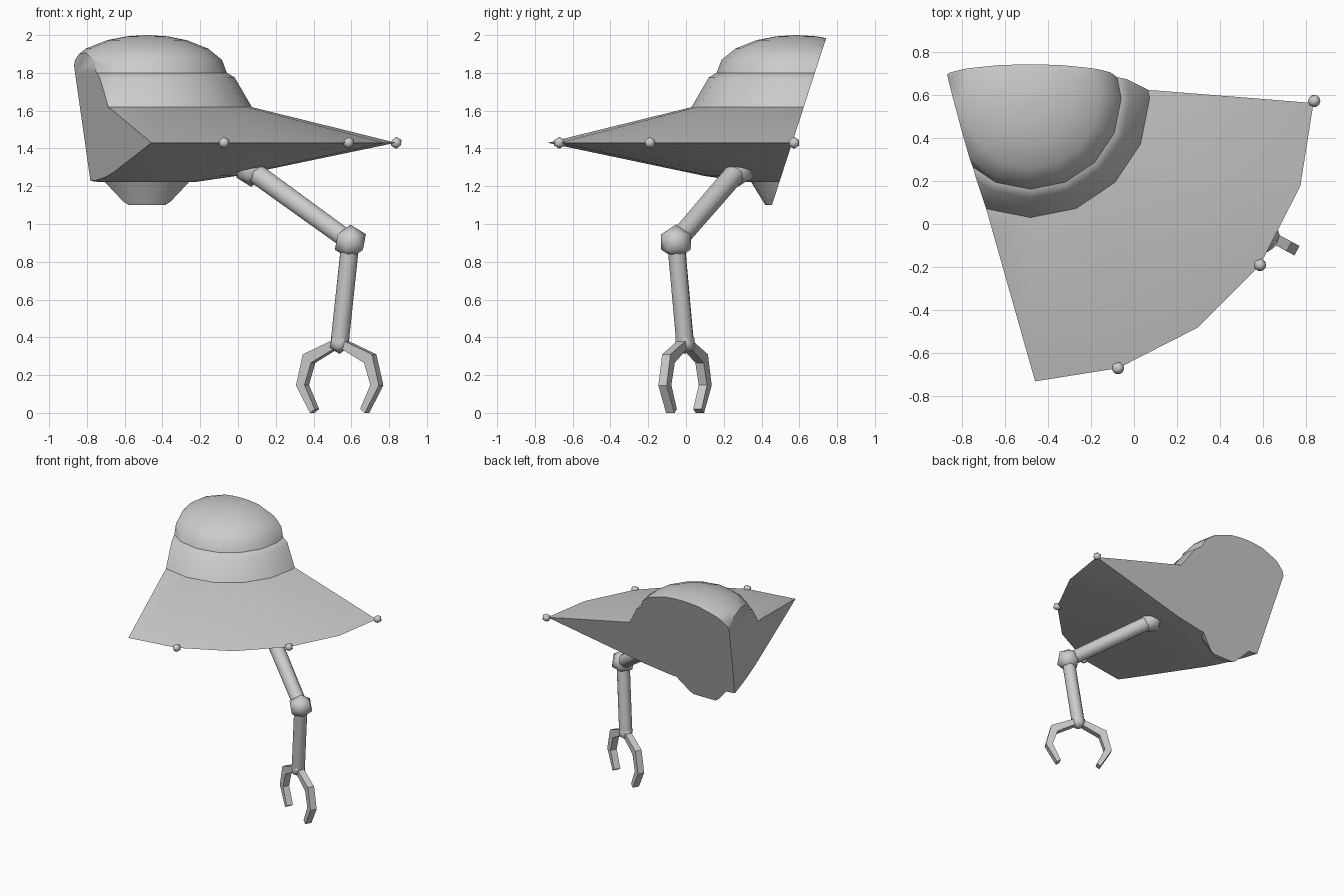
import bpy, bmesh, math
from mathutils import Vector, Matrix

if "Cube" in bpy.data.objects:
    bpy.data.objects.remove(bpy.data.objects["Cube"])

CX, CY = -0.482, 0.585          # saucer axis
RIM = 1.32

grey = bpy.data.materials.new("plain grey")
grey.diffuse_color = (0.6, 0.6, 0.6, 1)
grey.use_nodes = True
grey.node_tree.nodes["Principled BSDF"].inputs["Base Color"].default_value = grey.diffuse_color

# the saucer is sliced by two leaning planes (point, outward normal)
CUTS = [(Vector((0, 0.455, 1.1)), Vector((0, 1, -0.3245))),
        (Vector((-0.46, -0.73, 1.43)), Vector((-1, -0.271, -0.054)))]


def finish(name, bm):
    bmesh.ops.recalc_face_normals(bm, faces=bm.faces[:])
    me = bpy.data.meshes.new(name)
    bm.to_mesh(me)
    bm.free()
    me.materials.append(grey)
    ob = bpy.data.objects.new(name, me)
    bpy.context.collection.objects.link(ob)
    return ob


def slice_off(bm):
    for co, no in CUTS:
        geom = bm.verts[:] + bm.edges[:] + bm.faces[:]
        bmesh.ops.bisect_plane(bm, geom=geom, dist=1e-5, plane_co=co,
                               plane_no=no.normalized(), clear_outer=True)
        rim = [e for e in bm.edges if e.is_boundary]
        bmesh.ops.holes_fill(bm, edges=rim, sides=0)


def lathe(name, profile, n):
    """Closed solid turned about the saucer axis, then sliced."""
    bm = bmesh.new()
    rings = []
    for r, z in profile:
        ring = []
        for k in range(n):
            a = -math.pi / 2 + 2 * math.pi * k / n
            ring.append(bm.verts.new((CX + r * math.cos(a), CY + r * math.sin(a), z)))
        rings.append(ring)
    for a, b in zip(rings, rings[1:]):
        for k in range(n):
            j = (k + 1) % n
            bm.faces.new((a[k], a[j], b[j], b[k]))
    bm.faces.new(rings[0])
    bm.faces.new(rings[-1])
    bmesh.ops.recalc_face_normals(bm, faces=bm.faces[:])
    slice_off(bm)
    return finish(name, bm)


def ball(name, loc, r):
    bm = bmesh.new()
    bmesh.ops.create_icosphere(bm, subdivisions=1, radius=r,
                               matrix=Matrix.Translation(loc))
    return finish(name, bm)


def rod(name, a, b, r1, r2):
    a, b = Vector(a), Vector(b)
    d = b - a
    m = Matrix.Translation((a + b) / 2) @ d.to_track_quat('Z', 'Y').to_matrix().to_4x4()
    bm = bmesh.new()
    bmesh.ops.create_cone(bm, cap_ends=True, segments=10, radius1=r1, radius2=r2,
                          depth=d.length, matrix=m)
    return finish(name, bm)


# saucer body
lathe("belly_pod", [(0.165, 1.10), (0.24, 1.222)], 16)
lathe("saucer_disc", [(0.24, 1.222), (0.27, 1.222), (0.49, 1.255),
                      (RIM, 1.43), (0.55, 1.62)], 20)
lathe("dome_collar", [(0.555, 1.62), (0.465, 1.775), (0.425, 1.80)], 16)
lathe("dome", [(0.423 * math.cos(math.radians(t)), 1.8 + 0.2 * math.sin(math.radians(t)))
               for t in (0, 20, 40, 60, 75, 89)], 16)

# rim lights
for i, ang in enumerate((18, 54, 90)):
    a = math.radians(ang)
    y = min(CY - RIM * math.cos(a), 0.572)
    ball("rim_light_%d" % (i + 1), (CX + RIM * math.sin(a), y, 1.43), 0.032)

# arm
shoulder, elbow, wrist = (0.07, 0.275, 1.285), (0.595, -0.053, 0.905), (0.538, -0.005, 0.37)
ball("shoulder_joint", shoulder, 0.088)
rod("upper_arm", shoulder, elbow, 0.056, 0.052)
ball("elbow_joint", elbow, 0.092)
rod("forearm", elbow, wrist, 0.048, 0.048)
ball("wrist_joint", wrist, 0.058)

# claw fingers: bent bar outline (outward distance, height), extruded
outer = [(0.03, 0.385), (0.208, 0.31), (0.25, 0.145), (0.165, 0.0)]
inner = [(0.137, 0.02), (0.198, 0.148), (0.160, 0.265), (0.03, 0.335)]
for side, name in ((0, "right_claw_finger"), (180, "left_claw_finger")):
    m = Matrix.Translation((wrist[0], wrist[1], 0)) @ Matrix.Rotation(
        math.radians(-28.5 + side), 4, 'Z')
    bm = bmesh.new()
    n = len(outer)
    rows = []
    for (ou, oz), (iu, iz) in zip(outer, reversed(inner)):
        rows.append([bm.verts.new(m @ Vector(p)) for p in
                     ((ou, -0.025, oz), (ou, 0.025, oz), (iu, 0.025, iz), (iu, -0.025, iz))])
    for a, b in zip(rows, rows[1:]):
        for k in range(4):
            j = (k + 1) % 4
            bm.faces.new((a[k], a[j], b[j], b[k]))
    bm.faces.new(rows[0])
    bm.faces.new(rows[-1])
    finish(name, bm)

# smooth the round parts, keep real corners crisp
bpy.ops.object.select_all(action='DESELECT')
for ob in bpy.data.objects:
    if "finger" not in ob.name:
        ob.select_set(True)
        bpy.context.view_layer.objects.active = ob
bpy.ops.object.shade_smooth_by_angle(angle=math.radians(45))
